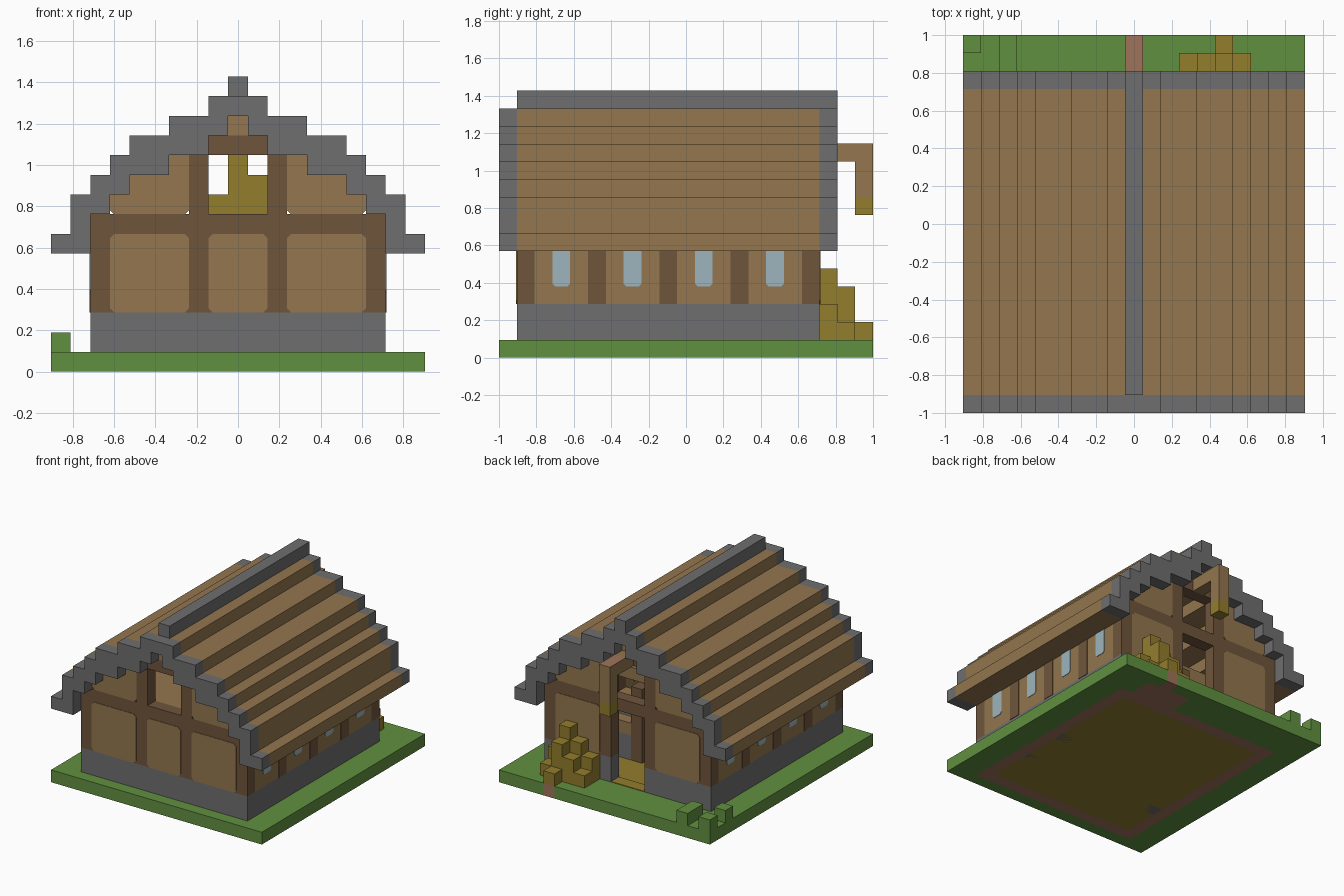
import bpy, bmesh

cube = bpy.data.objects.get("Cube")
if cube:
    bpy.data.objects.remove(cube, do_unlink=True)

U = 2 / 21  # one block


def linear(c):
    c /= 255
    return c / 12.92 if c <= 0.04045 else ((c + 0.055) / 1.055) ** 2.4


def material(name, *rgb):
    mat = bpy.data.materials.new(name)
    col = [linear(c) for c in rgb] + [1]
    mat.diffuse_color = col
    mat.use_nodes = True
    mat.node_tree.nodes["Principled BSDF"].inputs["Base Color"].default_value = col
    return mat


grass = material("grass green", 97, 144, 64)
stone = material("stone grey", 110, 110, 110)
plank = material("plank tan", 147, 118, 78)
log = material("log brown", 111, 85, 60)
hay = material("straw gold", 147, 125, 44)
glass = material("pale blue glass", 157, 181, 189)
dirt = material("soil brown", 158, 116, 90)


def prism(name, mat, profile, lo, hi, axis="y"):
    """Extrude a (horizontal, z) profile along the given axis, in block units."""
    place = (lambda a, b: (a, lo, b)) if axis == "y" else (lambda a, b: (lo, a, b))
    bm = bmesh.new()
    face = bm.faces.new([bm.verts.new(place(a, b)) for a, b in profile])
    new = bmesh.ops.extrude_face_region(bm, geom=[face])["geom"]
    step = (0, hi - lo, 0) if axis == "y" else (hi - lo, 0, 0)
    bmesh.ops.translate(bm, vec=step, verts=[v for v in new if isinstance(v, bmesh.types.BMVert)])
    bmesh.ops.scale(bm, vec=(U, U, U), verts=bm.verts)
    bmesh.ops.recalc_face_normals(bm, faces=bm.faces)
    mesh = bpy.data.meshes.new(name)
    bm.to_mesh(mesh)
    bm.free()
    mesh.materials.append(mat)
    obj = bpy.data.objects.new(name, mesh)
    bpy.context.collection.objects.link(obj)
    return obj


def box(name, mat, x0, x1, y0, y1, z0, z1):
    return prism(name, mat, [(x0, z0), (x1, z0), (x1, z1), (x0, z1)], y0, y1)


def chamfered(a0, a1, b0, b1, c=0.22):
    return [(a0 + c, b0), (a1 - c, b0), (a1, b0 + c), (a1, b1 - c),
            (a1 - c, b1), (a0 + c, b1), (a0, b1 - c), (a0, b0 + c)]


P = 0.04  # how far panels stand proud

# Ground slab with soil footing and straw floor
box("lawn_front", grass, -9.5, 9.5, -10.5, -9.5, 0, 1)
for s in (-1, 1):
    x0, x1 = sorted((7.5 * s, 9.5 * s))
    box("lawn_side", grass, x0, x1, -9.5, 7.5, 0, 1)
    x0, x1 = sorted((6.5 * s, 7.5 * s))
    box("footing_side", dirt, x0, x1, -9.5, 7.5, 0, 1)
box("footing_front", dirt, -6.5, 6.5, -9.5, -8.5, 0, 1)
box("footing_back", dirt, -6.5, 6.5, 6.5, 7.5, 0, 1)
box("straw_floor", hay, -6.5, 6.5, -8.5, 6.5, 0, 1)
box("door_sill", hay, -1.5, 1.5, 6.5, 7.5, 1, 1.05)
box("lawn_back", grass, -9.5, 2.5, 7.5, 10.5, 0, 1)
box("lawn_back_corner", grass, 6.5, 9.5, 7.5, 10.5, 0, 1)
box("soil_patch", dirt, 2.5, 6.5, 7.5, 9.5, 0, 1)
box("soil_patch_end", dirt, 4.5, 5.5, 9.5, 10.5, 0, 1)
box("lawn_back_edge", grass, 2.5, 4.5, 9.5, 10.5, 0, 1)
box("lawn_back_edge", grass, 5.5, 6.5, 9.5, 10.5, 0, 1)

# Grass tufts in the back corner
box("tuft_corner", grass, -9.5, -8.5, 9.5, 10.5, 1, 2)
box("tuft_side", grass, -9.5, -8.5, 7.5, 8.5, 1, 2)
box("tuft_long", grass, -7.5, -6.5, 8.5, 10.5, 1, 2)

# Side walls: stone base, planks, log posts, windows
for s in (-1, 1):
    x0, x1 = sorted((6.5 * s, 7.5 * s))
    box("stone_base_side", stone, x0, x1, -8.5, 6.5, 1, 3)
    box("plank_wall_side", plank, x0, x1, -8.5, 6.5, 3, 7)
    box("top_beam_side", log, x0, x1, -8.5, 6.5, 7, 8)
    for y in (-5, -1, 3):
        box("side_post", log, x0 - P, x1 + P, y - .5, y + .5, 3, 7)
    for y in (-7, -3, 1, 5):
        prism("window", glass, chamfered(y - .5, y + .5, 4, 6.3, 0.15), x0 - P, x1 + P, "x")

# End walls and gables; the back one has a doorway
for end, y0, has_door in (("front", -9.5, False), ("back", 6.5, True)):
    y1 = y0 + 1
    if has_door:
        spans = ((-7.5, -1.5), (1.5, 7.5))
    else:
        spans = ((-7.5, 7.5),)
    for a, b in spans:
        box(end + "_stone_base", stone, a, b, y0, y1, 1, 3)
        box(end + "_log_frame", log, a, b, y0, y1, 3, 7)
    box(end + "_top_beam", log, -7.5, 7.5, y0, y1, 7, 8)
    for a, b in ((-6.5, -2.5), (2.5, 6.5)):
        prism(end + "_panel", plank, chamfered(a, b, 3, 7), y0 - P, y1 + P)
    if not has_door:
        prism(end + "_middle_panel", plank, chamfered(-1.5, 1.5, 3, 7), y0 - P, y1 + P)
    for s in (-1, 1):
        a, b = sorted((1.5 * s, 2.5 * s))
        box(end + "_gable_post", log, a, b, y0, y1, 8, 11)
        steps = [(2.5, 8.2), (2.7, 8), (6.3, 8), (6.5, 8.2), (6.5, 9), (5.5, 9),
                 (5.5, 10), (3.5, 10), (3.5, 11), (2.5, 11)]
        prism(end + "_gable_panel", plank, [(x * s, z) for x, z in steps], y0, y1)
    box(end + "_gable_beam", log, -1.5, 1.5, y0, y1, 11, 12)
    box(end + "_gable_tip", plank, -.5, .5, y0, y1, 12, 13)

# Stepped roof: heights of each column from the ridge outward
tops = [14, 14, 13, 13, 12, 12, 11, 10, 9, 7]
bottoms = [13, 12, 11, 11, 10, 10, 9, 8, 6, 6]


def stairs(heights):
    pts = []
    for x in range(-9, 10):
        z = heights[abs(x)]
        if pts and pts[-1][1] == z:
            pts[-1] = (x + .5, z)
        else:
            pts += [(x - .5, z), (x + .5, z)]
    return pts


section = stairs(tops) + stairs(bottoms)[::-1]
prism("roof_planks", plank, section, -9.5, 7.5)
prism("roof_trim_front", stone, section, -10.5, -9.5)
prism("roof_trim_back", stone, section, 7.5, 8.5)
box("roof_ridge", stone, -.5, .5, -9.5, 8.5, 14, 15)

# Hoist arm with hanging end over the back door
box("hoist_arm", plank, -.5, .5, 7.5, 10.5, 11, 12)
box("hoist_arm_cap", dirt, -.5, .5, 8.5, 10.5, 12, 12.03)
box("hoist_drop", plank, -.5, .5, 9.5, 10.5, 9, 11)
box("hoist_load", hay, -.5, .5, 9.5, 10.5, 8, 9)

# Straw heap against the back wall
heap = {8: (3, 4, 5, 3), 9: (2, 3, 4, 2)}
for y, heights in heap.items():
    for x, top in enumerate(heights, 3):
        box("straw_heap", hay, x - .5, x + .5, y - .5, y + .5, 1, top)
box("straw_heap_end", hay, 4.5, 5.5, 9.5, 10.5, 1, 2)

# Stalls and hay loft inside
for y in (-5, -1, 3):
    for s in (-1, 1):
        a, b = sorted((2.5 * s, 6.5 * s))
        box("stall_wall", stone, a, b, y - .5, y + .5, 0.002 - .02 + .018, 3)
        box("stall_rail", plank, a, b, y - .5, y + .5, 3, 4)
        a, b = sorted((1.5 * s, 2.5 * s))
        box("stall_post", log, a, b, y - .5, y + .5, 1, 7)
box("loft_floor", plank, -6.5, 6.5, -8.5, 2.5, 7, 8)
for x, top in ((-1, 9), (0, 11), (1, 10)):
    box("loft_straw", hay, x - .5, x + .5, -3.5, -1.5, 8, top)
